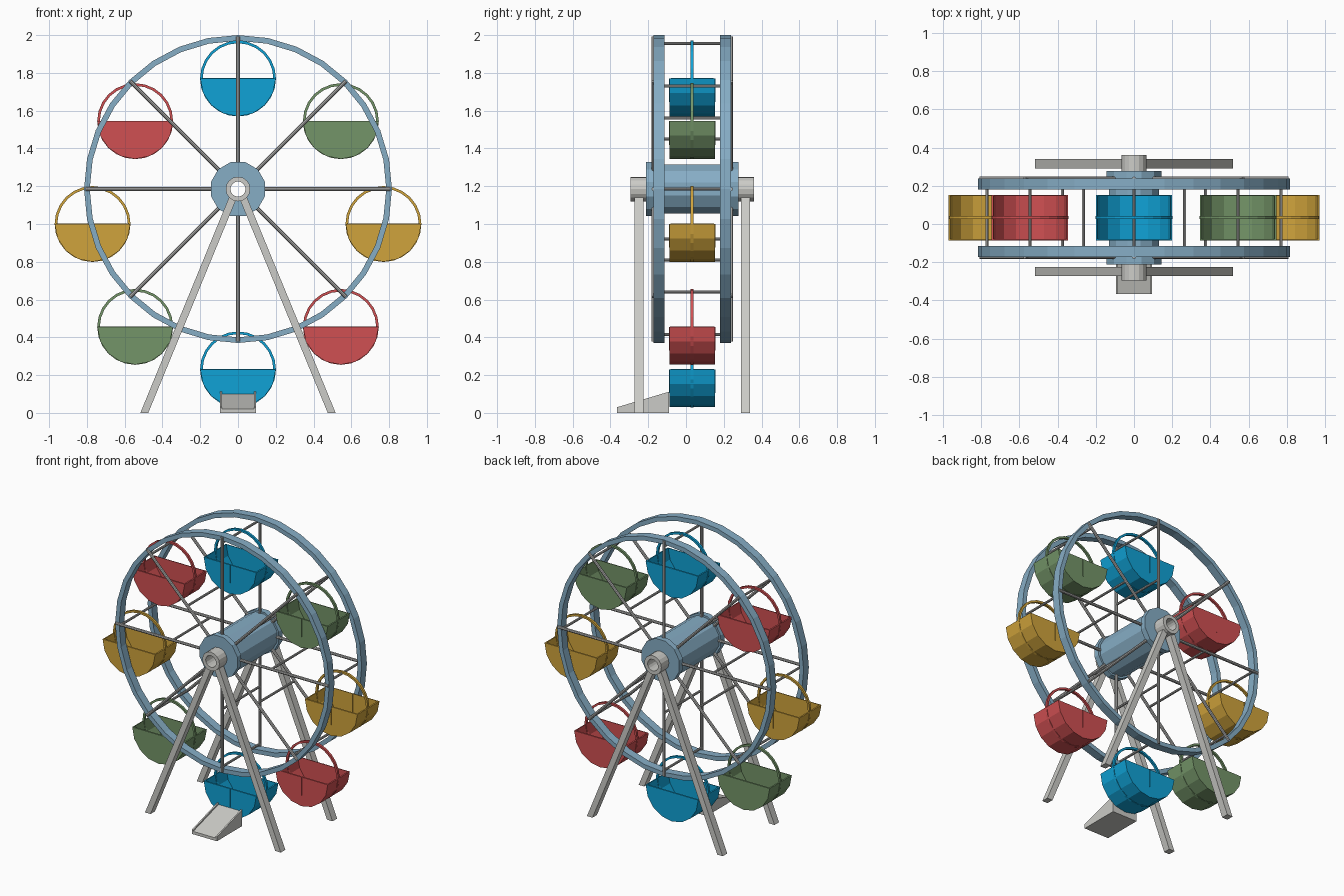
import bpy, bmesh, math
from mathutils import Vector

if "Cube" in bpy.data.objects:
    bpy.data.objects.remove(bpy.data.objects["Cube"])

CY, CZ = 0.033, 1.185      # wheel centre


def mat(name, c):
    m = bpy.data.materials.new(name)
    m.diffuse_color = (*c, 1)
    m.use_nodes = True
    m.node_tree.nodes["Principled BSDF"].inputs["Base Color"].default_value = m.diffuse_color
    return m


STEEL = mat("steel blue", (0.24, 0.42, 0.56))
GREY = mat("light grey", (0.60, 0.60, 0.57))
SPOKE = mat("spoke grey", (0.45, 0.45, 0.44))
BLUE = mat("bright blue", (0.005, 0.36, 0.67))
RED = mat("red", (0.63, 0.08, 0.085))
GREEN = mat("green", (0.175, 0.30, 0.14))
GOLD = mat("gold", (0.63, 0.37, 0.045))


def finish(name, bm, m):
    bmesh.ops.recalc_face_normals(bm, faces=bm.faces)
    me = bpy.data.meshes.new(name)
    bm.to_mesh(me)
    bm.free()
    me.materials.append(m)
    ob = bpy.data.objects.new(name, me)
    bpy.context.collection.objects.link(ob)
    return ob


def tube(name, m, cx, cz, ro, ri, y0, y1, n, off=0.0):
    """Flat-sided hollow ring around an axis along y."""
    bm = bmesh.new()
    loops = []
    for i in range(n):
        a = 2 * math.pi * (i + off) / n
        loops.append([bm.verts.new((cx + r * math.cos(a), y, cz + r * math.sin(a)))
                      for r, y in ((ro, y0), (ro, y1), (ri, y1), (ri, y0))])
    for i in range(n):
        p, q = loops[i], loops[(i + 1) % n]
        for k in range(4):
            bm.faces.new((p[k], q[k], q[(k + 1) % 4], p[(k + 1) % 4]))
    return finish(name, bm, m)


def prism(name, m, pts, axis, lo, hi):
    """Extrude a closed 2D profile along x (profile y,z) or y (profile x,z)."""
    bm = bmesh.new()
    put = (lambda p, t: (t, p[0], p[1])) if axis == 'x' else (lambda p, t: (p[0], t, p[1]))
    a = [bm.verts.new(put(p, lo)) for p in pts]
    b = [bm.verts.new(put(p, hi)) for p in pts]
    n = len(pts)
    bm.faces.new(a)
    bm.faces.new(b)
    for i in range(n):
        bm.faces.new((a[i], a[(i + 1) % n], b[(i + 1) % n], b[i]))
    return finish(name, bm, m)


def rod(name, m, p, q, r, n=8):
    p, q = Vector(p), Vector(q)
    bm = bmesh.new()
    bmesh.ops.create_cone(bm, cap_ends=True, segments=n, radius1=r, radius2=r, depth=(q - p).length)
    ob = finish(name, bm, m)
    ob.location = (p + q) / 2
    ob.rotation_euler = (q - p).to_track_quat('Z', 'Y').to_euler()
    return ob


def tub(name, m, cx, cz, r=0.2, hw=0.12, n=8):
    """Open half-round tub with thin walls."""
    bm = bmesh.new()
    arc = [(cx + r * math.cos(math.pi * (1 + i / n)), cz + r * math.sin(math.pi * (1 + i / n)))
           for i in range(n + 1)]
    a = [bm.verts.new((x, CY - hw, z)) for x, z in arc]
    b = [bm.verts.new((x, CY + hw, z)) for x, z in arc]
    for i in range(n):
        bm.faces.new((a[i], b[i], b[i + 1], a[i + 1]))
    bm.faces.new(a)
    bm.faces.new(b[::-1])
    ob = finish(name, bm, m)
    # make sure the curved floor faces outwards before thickening inwards
    me = ob.data
    if me.polygons[n // 2].normal.z > 0:
        me.flip_normals()
    s = ob.modifiers.new("wall", 'SOLIDIFY')
    s.thickness, s.offset = 0.008, -1
    s.use_even_offset = True
    return ob


# hub: axle, drum and flanges
tube("axle", GREY, 0, CZ, 0.065, 0.04, -0.295, 0.361, 16)
tube("hub_drum", STEEL, 0, CZ, 0.135, 0.06, CY - 0.21, CY + 0.21, 12, 0.5)

for side, s in (("front", -1), ("back", 1)):
    def span(u, v):
        return sorted((CY + s * u, CY + s * v))
    tube(side + "_hub_flange", STEEL, 0, CZ, 0.148, 0.06, *span(0.205, 0.245), 12, 0.5)
    tube(side + "_rim", STEEL, 0, CZ, 0.815, 0.785, *span(0.148, 0.205), 32)
    # spokes
    for k in range(8):
        a = k * math.pi / 4
        c, d = math.cos(a), math.sin(a)
        y = CY + s * 0.205
        rod(side + "_spoke", SPOKE, (0.12 * c, y, CZ + 0.12 * d), (0.808 * c, y, CZ + 0.808 * d), 0.01)
    # slanted legs, cut level with the ground
    for t in (-1, 1):
        prism(side + "_leg", GREY,
              [(t * 0.475, 0), (t * 0.517, 0), (t * 0.047, 1.142), (t * 0.005, 1.142)],
              'y', *span(0.257, 0.306))

# cross rods and hanging cabins
colors = [GOLD, GREEN, BLUE, RED]
for k in range(8):
    a = k * math.pi / 4
    c, d = math.cos(a), math.sin(a)
    for r in (0.77, 0.375):
        rod("cross_rod", SPOKE, (r * c, CY - 0.21, CZ + r * d), (r * c, CY + 0.21, CZ + r * d), 0.008)
    m = colors[k % 4]
    x, z = 0.77 * c, CZ + 0.77 * d - 0.185
    tub("cabin_tub", m, x, z)
    tube("cabin_hoop", m, x, z, 0.201, 0.187, CY - 0.008, CY + 0.008, 24)
    # thin door seams on both ends
    for s in (-1, 1):
        y = CY + s * 0.117
        prism("cabin_door_seam", m, [(x - 0.002, z - 0.125), (x + 0.002, z - 0.125), (x + 0.002, z), (x - 0.002, z)],
              'y', y - 0.006, y + 0.006)

# boarding ramp with low side walls
prism("ramp", GREY, [(-0.365, 0), (-0.09, 0), (-0.09, 0.1), (-0.365, 0.02)], 'x', -0.09, 0.09)
for t in (-1, 1):
    lo, hi = sorted((t * 0.085, t * 0.095))
    prism("ramp_side", GREY, [(-0.365, 0), (-0.09, 0), (-0.09, 0.112), (-0.365, 0.03)], 'x', lo, hi)
